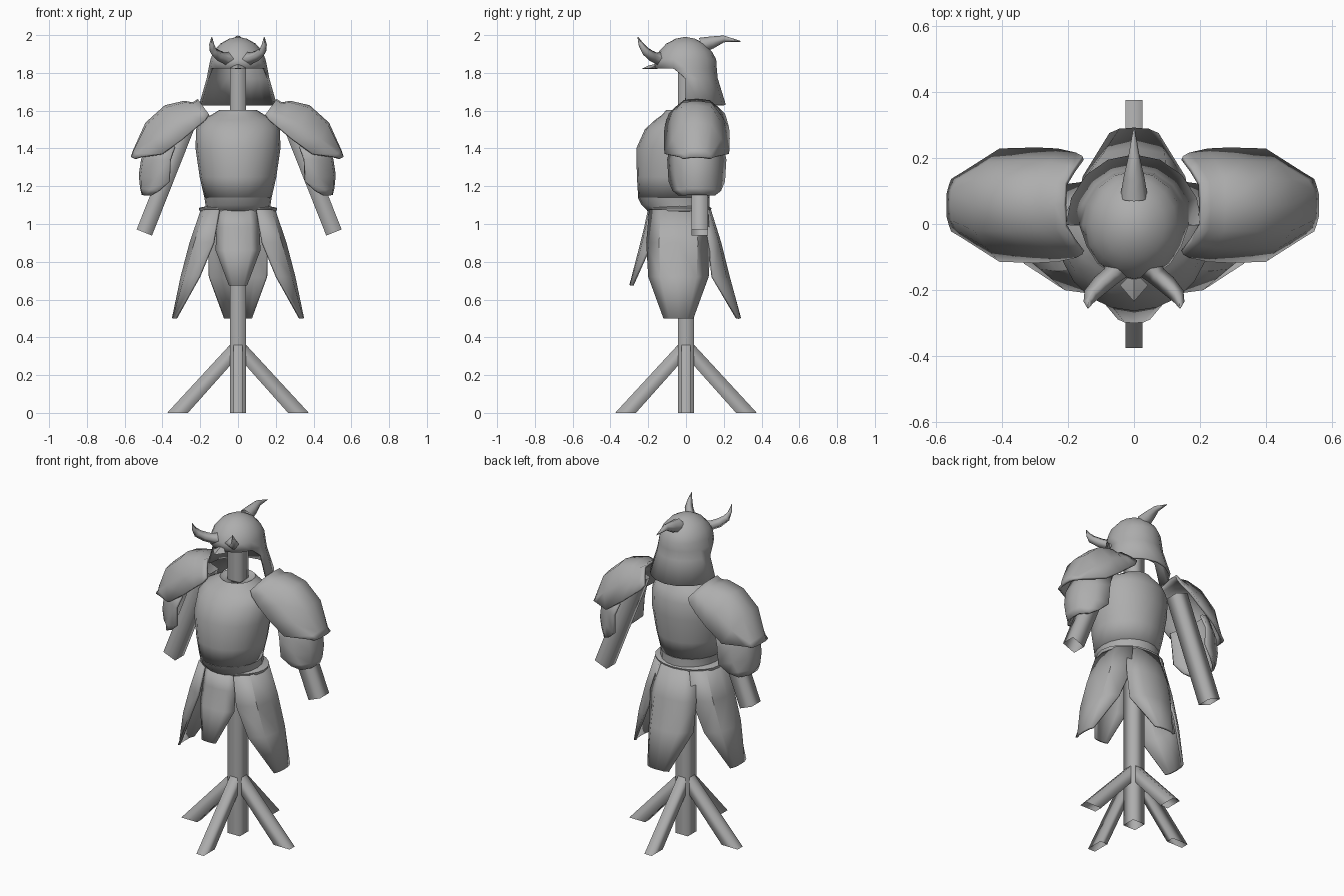
import bpy, bmesh, math
from mathutils import Vector

cube = bpy.data.objects.get("Cube")
if cube:
    bpy.data.objects.remove(cube)

grey = bpy.data.materials.new("plain grey")
grey.use_nodes = True
colour = (0.42, 0.42, 0.42, 1)
grey.diffuse_color = colour
grey.node_tree.nodes["Principled BSDF"].inputs["Base Color"].default_value = colour


def finish(name, bm, thick=0, angle=40):
    bmesh.ops.recalc_face_normals(bm, faces=bm.faces[:])
    mesh = bpy.data.meshes.new(name)
    bm.to_mesh(mesh)
    bm.free()
    mesh.materials.append(grey)
    ob = bpy.data.objects.new(name, mesh)
    bpy.context.collection.objects.link(ob)
    if thick:
        mod = ob.modifiers.new("thickness", 'SOLIDIFY')
        mod.thickness = thick
        mod.offset = 0
    bpy.ops.object.select_all(action='DESELECT')
    ob.select_set(True)
    bpy.context.view_layer.objects.active = ob
    bpy.ops.object.shade_smooth_by_angle(angle=math.radians(angle))
    return ob


def skin(name, rows, closed=True, thick=0, angle=40):
    """Join rows of points with quads; closed rows wrap around."""
    bm = bmesh.new()
    grid = [[bm.verts.new(p) for p in row] for row in rows]
    n = len(grid[0])
    for a, b in zip(grid, grid[1:]):
        for j in range(n if closed else n - 1):
            k = (j + 1) % n
            bm.faces.new((a[j], a[k], b[k], b[j]))
    return finish(name, bm, thick, angle)


def tube(name, path, radii, sides=4, ref=(0, 1, 0), twist=0.0):
    """Open smooth tube; four sides with a quarter-turn twist make a square bar."""
    pts = [Vector(p) for p in path]
    rows = []
    for i, p in enumerate(pts):
        d = (pts[min(i + 1, len(pts) - 1)] - pts[max(i - 1, 0)]).normalized()
        u = d.cross(Vector(ref)).normalized()
        v = d.cross(u)
        rows.append([p + radii[i] * (u * math.cos(t) + v * math.sin(t))
                     for t in (twist + math.tau * k / sides for k in range(sides))])
    return skin(name, rows, angle=100)


def oval(z, rx, front, back, n=20):
    cy, ry = (front + back) / 2, (back - front) / 2
    return [(rx * math.cos(t), cy + ry * math.sin(t), z)
            for t in (math.tau * k / n for k in range(n))]


# Stand: square pole and four splayed feet
square = math.pi / 4
tube("pole", [(0, 0, 0), (0, 0, 1.9)], [0.06, 0.06], twist=square)
corners = ((1, 1), (-1, 1), (-1, -1), (1, -1))
for i in range(4):
    foot = skin("foot_%d" % (i + 1),
                [[(0.32 + 0.055 * c, 0.025 * s, 0) for c, s in corners],
                 [(0.02, 0.025 * s, 0.33 + 0.055 * c) for c, s in corners]],
                angle=100)
    foot.rotation_euler.z = i * math.pi / 2

# Breastplate, belt and skirt band
skin("breastplate", [oval(*r) for r in (
    (1.14, .175, -.25, .12), (1.25, .2, -.257, .14), (1.4, .222, -.26, .16),
    (1.5, .219, -.215, .155), (1.55, .19, -.16, .135), (1.575, .14, -.125, .115),
    (1.6, .1, -.105, .1), (1.585, .075, -.085, .075), (1.58, .02, -.02, .02))],
    thick=0.006, angle=50)
skin("belt", [oval(*r) for r in (
    (1.145, .165, -.24, .11), (1.14, .178, -.255, .125), (1.1, .172, -.235, .125),
    (1.07, .17, -.205, .125), (1.06, .15, -.18, .11))], angle=30)
skin("skirt_band", [oval(*r) for r in (
    (1.095, .165, -.19, .115), (1.085, .208, -.205, .135),
    (1.068, .203, -.2, .13), (1.06, .16, -.18, .11))], angle=30)


def panel(name, rows, place):
    """Curved skirt plate; rows hold height, half width, middle and edge distance."""
    grid = []
    for z, w, mid, edge in rows:
        grid.append([place(t * w, mid + (edge - mid) * f, z)
                     for t, f in ((-1, 1), (-.6, .2), (0, 0), (.6, .2), (1, 1))])
    skin(name, grid, closed=False, thick=0.014, angle=35)


# Skirt plates
side_rows = ((1.075, .15, .19, .1), (.9, .165, .25, .13),
             (.72, .155, .297, .205), (.5, .075, .343, .328))
panel("skirt_front", ((1.075, .1, .195, .165), (.98, .11, .215, .18),
                      (.86, .115, .245, .2), (.675, .045, .293, .283)),
      lambda a, d, z: (a, -d, z))
panel("skirt_back", ((1.075, .12, .125, .08), (.9, .155, .18, .12),
                     (.72, .15, .225, .14), (.5, .07, .285, .27)),
      lambda a, d, z: (a, d, z))


def shell(name, side, stations):
    """Shoulder plate; stations hold ridge x, z, rim x, z and half width."""
    grid = []
    for px, pz, qx, qz, w in stations:
        grid.append([(side * (px + (qx - px) * f) - 0.004, 0.057 + t * w, pz + (qz - pz) * f)
                     for t, f in ((-1, 1), (-.75, .52), (-.45, .06), (0, 0),
                                  (.45, .06), (.75, .52), (1, 1))])
    skin(name, grid, closed=False, thick=0.015, angle=50)


for side, word in ((1, "left"), (-1, "right")):
    panel("skirt_" + word, side_rows,
          lambda a, d, z: (side * d, a - 0.04, z))
    tube(word + "_arm", [(side * .262 + .006, .073, 1.56), (side * .502 + .006, .073, .955)],
         [.062, .062], twist=square)
    shell(word + "_shoulder_upper", side, (
        (.205, 1.655, .15, 1.58, .143), (.235, 1.637, .17, 1.55, .153),
        (.28, 1.645, .225, 1.505, .165), (.38, 1.622, .29, 1.45, .168),
        (.48, 1.532, .4, 1.37, .165), (.545, 1.388, .51, 1.355, .095),
        (.557, 1.352, .545, 1.347, .075)))
    shell(word + "_shoulder_lower", side, (
        (.44, 1.48, .33, 1.41, .135), (.502, 1.34, .355, 1.34, .15),
        (.514, 1.26, .36, 1.225, .143), (.507, 1.19, .415, 1.175, .122),
        (.498, 1.155, .46, 1.15, .09)))
    # Horn with a slightly flared root
    tube(word + "_horn", [(side * .05, -.135, 1.873), (side * .07, -.158, 1.878),
                          (side * .1, -.183, 1.89), (side * .13, -.215, 1.915),
                          (side * .139, -.238, 1.95), (side * .139, -.255, 1.99)],
         [.038, .03, .029, .024, .014, .002], ref=(0, 0, 1))

# Helmet: full dome above the brow, guard only around sides and back
helmet = bmesh.new()
rows = ((1.975, .045, .05), (1.95, .09, .098), (1.91, .125, .135),
        (1.87, .14, .157), (1.823, .15, .16), (1.77, .16, .165), (1.63, .2, .208))
top = helmet.verts.new((0, -.003, 1.985))
grid = []
for i, (z, rx, ry) in enumerate(rows):
    ring = []
    for k in range(16):
        t = math.tau * k / 16
        keep = i < 5 or math.sin(t) > -0.1
        ring.append(helmet.verts.new((rx * math.cos(t), ry * math.sin(t) - .003, z))
                    if keep else None)
    grid.append(ring)
for k in range(16):
    n = (k + 1) % 16
    helmet.faces.new((top, grid[0][k], grid[0][n]))
    for a, b in zip(grid, grid[1:]):
        face = [v for v in (a[k], b[k], b[n], a[n]) if v]
        if len(face) > 2:
            helmet.faces.new(face)
finish("helmet", helmet, thick=0.012, angle=45)

# Crest spike
tube("crest_spike", [(0, .08, 1.945), (0, .14, 1.962), (0, .2, 1.98), (0, .29, 1.967)],
     [.042, .032, .018, .002], sides=8, ref=(1, 0, 0))

# Small pointed peak at the middle of the brow
peak = bmesh.new()
for p in ((0, -.235, 1.822), (.043, -.185, 1.825), (-.043, -.185, 1.825),
          (0, -.195, 1.84), (0, -.145, 1.85), (0, -.15, 1.82)):
    peak.verts.new(p)
bmesh.ops.convex_hull(peak, input=peak.verts[:])
finish("brow_peak", peak, angle=20)
